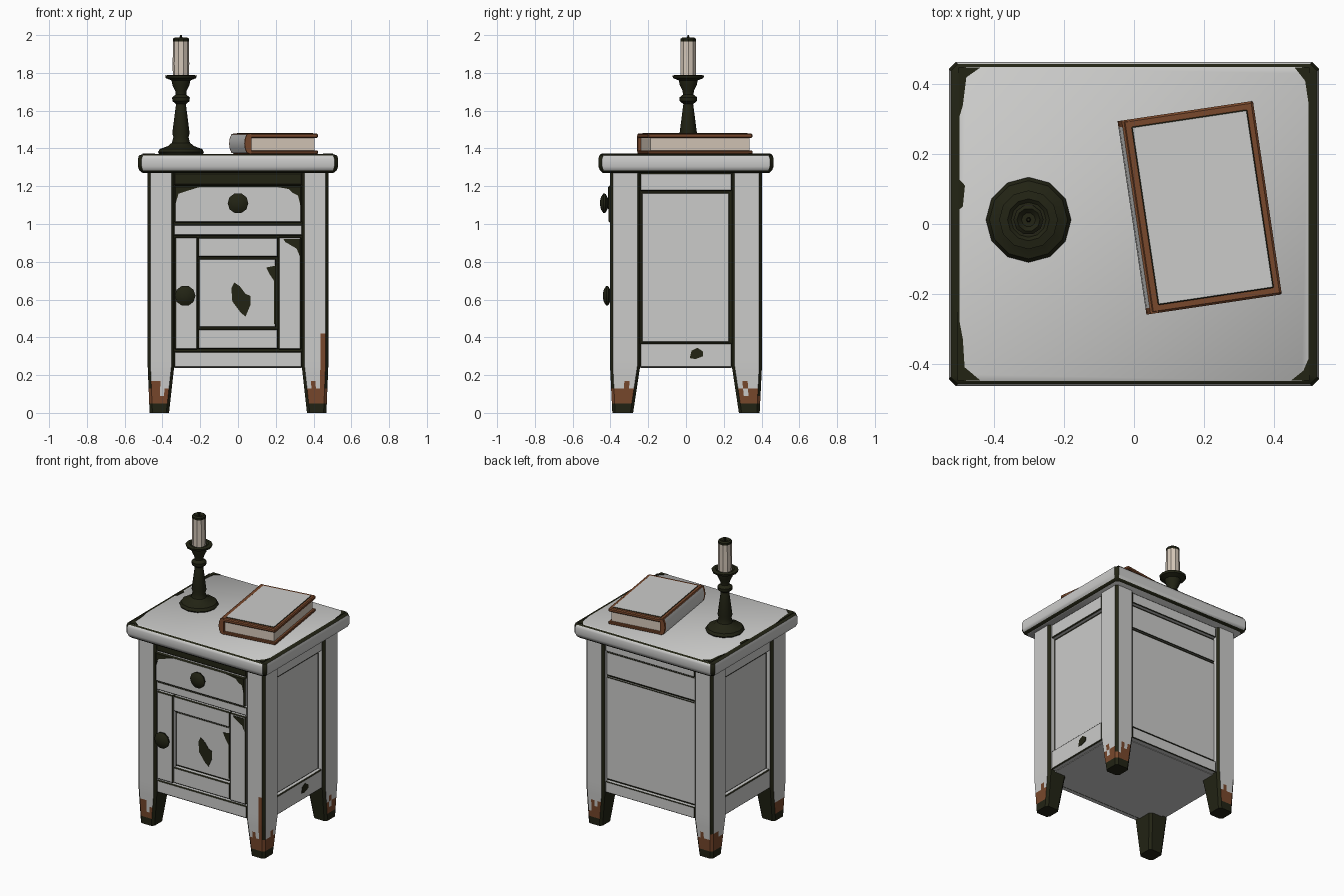
import bpy, bmesh, math, random
from mathutils import Matrix, Vector

if "Cube" in bpy.data.objects:
    bpy.data.objects.remove(bpy.data.objects["Cube"])

random.seed(4)

def mat(name, rgb):
    m = bpy.data.materials.new(name)
    m.diffuse_color = (*rgb, 1)
    m.use_nodes = True
    m.node_tree.nodes["Principled BSDF"].inputs["Base Color"].default_value = m.diffuse_color
    return m

MATS = [mat("white_paint", (0.60, 0.60, 0.59)), mat("dark_wood", (0.016, 0.017, 0.007)),
        mat("bare_wood", (0.19, 0.065, 0.025)), mat("cream_wax", (0.66, 0.57, 0.48))]
WHITE, DARK, BROWN, CREAM = range(4)

def finish(name, bm, rule=None, matrix=None):
    bmesh.ops.recalc_face_normals(bm, faces=bm.faces)
    if rule:
        for f in bm.faces:
            f.material_index = rule(f.calc_center_median(), f.normal)
    if matrix:
        bm.transform(matrix)
    me = bpy.data.meshes.new(name)
    bm.to_mesh(me)
    bm.free()
    for m in MATS:
        me.materials.append(m)
    ob = bpy.data.objects.new(name, me)
    bpy.context.collection.objects.link(ob)
    return ob

def box(name, x, y, z, col=WHITE, edge=DARK, bevel=0.006, matrix=None):
    """Box from ranges, with worn edges in a second colour."""
    bm = bmesh.new()
    bmesh.ops.create_cube(bm, size=1)
    for v in bm.verts:
        v.co = Vector([(r[0] + r[1]) / 2 + c * (r[1] - r[0]) for r, c in zip((x, y, z), v.co)])
    for f in bm.faces:
        f.material_index = col
    if bevel:
        bmesh.ops.bevel(bm, geom=bm.edges[:], offset=bevel, segments=1, affect='EDGES',
                        profile=0.5, material=edge)
    return finish(name, bm, None, matrix)

def loft(name, rings, rule, matrix=None):
    """Skin closed rings of points and cap both ends."""
    bm = bmesh.new()
    vs = [[bm.verts.new(p) for p in r] for r in rings]
    n = len(vs[0])
    for a, b in zip(vs, vs[1:]):
        for i in range(n):
            bm.faces.new((a[i], a[(i + 1) % n], b[(i + 1) % n], b[i]))
    bm.faces.new(vs[0])
    bm.faces.new(vs[-1])
    return finish(name, bm, rule, matrix)

def rect_ring(x0, x1, y0, y1, z, c, cuts=1):
    """Rectangle with chamfered corners, each side cut into equal pieces."""
    sides = [((x0 + c, y0), (x1 - c, y0)), ((x1, y0 + c), (x1, y1 - c)),
             ((x1 - c, y1), (x0 + c, y1)), ((x0, y1 - c), (x0, y0 + c))]
    return [Vector((*Vector(a).lerp(Vector(b), i / cuts), z))
            for a, b in sides for i in range(cuts + 1)]

def lathe(name, profile, rule, n=12, matrix=None):
    rings = [[(r * math.cos(2 * math.pi * i / n), r * math.sin(2 * math.pi * i / n), z)
              for i in range(n)] for r, z in profile]
    return loft(name, rings, rule, matrix)

def chip(name, poly, place, col=DARK):
    """Thin plate of flaked paint; place maps (u, v, height) to space."""
    loft(name, [[place(u, v, h) for u, v in poly] for h in (-0.002, 0.003)], lambda c, n: col)

# Legs: straight posts with tapered feet and worn corners
def leg(name, sx, sy):
    levels = [0, 0.02, 0.05, 0.09, 0.13, 0.17, 0.21, 0.245, 0.30, 0.36, 0.42, 0.6, 0.8, 1.0, 1.27]
    rings = []
    for z in levels:
        t = min(1, z / 0.245)
        rings.append(rect_ring(0.365 - 0.027 * t, 0.468 + 0.01 * t, 0.28 - 0.037 * t,
                               0.39 + 0.012 * t, z, 0.015, 4))
    def rule(c, n):
        inward = n.x < -0.5 or n.y < -0.5
        if c.z < 0.02 or (inward and c.z < 0.26):
            return DARK
        if not inward and c.z < 0.125 + random.uniform(-0.03, 0.05):
            return BROWN if c.z > 0.04 else DARK
        if abs(n.x) > 0.3 and abs(n.y) > 0.3:
            return DARK
        if sx > 0 > sy and n.y > 0.5 and c.x > 0.43 and c.z < 0.4:
            return BROWN
        return WHITE
    ob = loft(name, rings, rule, Matrix.Diagonal((sx, sy, 1, 1)))
    if sx * sy < 0:
        ob.data.flip_normals()

for sx, side in ((-1, "left"), (1, "right")):
    leg(f"front_leg_{side}", sx, -1)
    leg(f"back_leg_{side}", sx, 1)

# Dark inner body shows through the gaps between painted boards
box("body_core", (-0.435, 0.435), (-0.36, 0.36), (0.245, 1.27), DARK)
box("base_board", (-0.43, 0.43), (-0.35, 0.35), (0.237, 0.26), WHITE, WHITE, 0)

# Side and back boards
for s, side in ((-1, "left"), (1, "right")):
    def xr(a, b):
        return tuple(sorted((s * a, s * b)))
    box(f"side_panel_{side}", xr(0.42, 0.443), (-0.233, 0.228), (0.375, 1.165), bevel=0.003)
    box(f"side_top_rail_{side}", xr(0.42, 0.463), (-0.243, 0.243), (1.175, 1.27))
    box(f"side_bottom_rail_{side}", xr(0.42, 0.463), (-0.243, 0.243), (0.24, 0.37))
for name, y1, z in (("back_panel", 0.372, (0.325, 1.02)), ("back_upper_panel", 0.372, (1.032, 1.19)),
                    ("back_top_rail", 0.387, (1.2, 1.27)), ("back_bottom_rail", 0.387, (0.24, 0.315))):
    box(name, (-0.337, 0.337), (0.34, y1), z, bevel=0.004)

# Front: drawer, rails and framed door
box("drawer_front", (-0.338, 0.338), (-0.41, -0.35), (1.005, 1.205), bevel=0.008)
box("drawer_top_rail", (-0.34, 0.34), (-0.395, -0.35), (1.205, 1.27), DARK)
box("middle_rail", (-0.34, 0.34), (-0.39, -0.35), (0.94, 0.995), bevel=0.004)
box("bottom_rail", (-0.34, 0.34), (-0.39, -0.35), (0.24, 0.325))
box("door_stile_left", (-0.335, -0.213), (-0.395, -0.35), (0.335, 0.932))
box("door_stile_right", (0.213, 0.335), (-0.395, -0.35), (0.335, 0.932))
box("door_top_rail", (-0.213, 0.213), (-0.39, -0.35), (0.825, 0.93))
box("door_bottom_rail", (-0.213, 0.213), (-0.39, -0.35), (0.337, 0.445))
box("door_panel", (-0.207, 0.2), (-0.372, -0.35), (0.455, 0.815), bevel=0.003)

# Knobs
for name, x, y, z in (("drawer_knob", 0, -0.405, 1.11), ("door_knob", -0.28, -0.39, 0.62)):
    lathe(name, [(0.035, -0.01), (0.03, 0.01), (0.052, 0.02), (0.055, 0.032), (0.035, 0.045), (0.012, 0.05)],
          lambda c, n: DARK, 10,
          Matrix.Translation((x, y, z)) @ Matrix.Rotation(math.radians(90), 4, 'X'))

# Table top with rounded edge and worn rim
loft("table_top", [rect_ring(-a, a, -b, b, z, 0.02) for a, b, z in (
    (0.505, 0.44, 1.27), (0.522, 0.455, 1.283), (0.53, 0.464, 1.305), (0.53, 0.464, 1.345),
    (0.524, 0.458, 1.363), (0.50, 0.45, 1.371))],
    lambda c, n: DARK if c.z > 1.364 and n.z < 0.999 or (abs(n.x) > 0.3 and abs(n.y) > 0.3)
    or c.z < 1.28 and 0 > n.z > -0.95 else WHITE)

# Paint chips
top = lambda u, v, h: (u, v, 1.371 + h)
door = lambda u, v, h: (u, -0.372 - h, v)
drawer = lambda u, v, h: (u, -0.41 - h, v)
chip("top_chip_front_left", [(-.505, -.25), (-.49, -.33), (-.485, -.41), (-.44, -.448), (-.505, -.448)], top)
chip("top_chip_left", [(-.502, .13), (-.484, .11), (-.49, .05), (-.502, .04)], top)
chip("top_chip_back_left", [(-.502, .448), (-.44, .448), (-.48, .42), (-.49, .34), (-.502, .3)], top)
chip("top_chip_front_right", [(.502, -.448), (.45, -.448), (.485, -.42), (.502, -.38)], top)
chip("top_chip_back_right", [(.502, .448), (.46, .448), (.49, .41), (.502, .33)], top)
chip("door_chip", [(-.035, .66), (-.02, .69), (.01, .67), (.04, .63), (.065, .62), (.065, .57),
                   (.04, .51), (.015, .53), (-.03, .59)], door)
chip("door_corner_chip", [(.2, .47), (.2, .78), (.15, .77), (.17, .73), (.19, .70), (.19, .47)], door)
chip("drawer_chip_right", [(.33, 1.197), (.33, 1.10), (.318, 1.15), (.29, 1.165), (.27, 1.185), (.2, 1.197)], drawer)
chip("drawer_chip_left", [(-.33, 1.197), (-.33, 1.11), (-.315, 1.16), (-.27, 1.175), (-.2, 1.197)], drawer)
chip("stile_chip", [(.327, .92), (.327, .83), (.31, .87), (.25, .905), (.24, .92)],
     lambda u, v, h: (u, -0.395 - h, v))
chip("side_chip", [(.02, .29), (.03, .33), (.06, .345), (.09, .325), (.09, .30), (.05, .285)],
     lambda u, v, h: (0.463 + h, u, v))

# Book lying at an angle: covers, rounded spine and pages
turn = Matrix.Translation((0.192, 0.047, 1.371)) @ Matrix.Rotation(math.radians(8.5), 4, 'Z')
box("book_pages", (-0.18, 0.175), (-0.265, 0.265), (0.012, 0.09), CREAM, CREAM, 0, turn)
box("book_back_cover", (-0.18, 0.192), (-0.28, 0.28), (0, 0.018), BROWN, BROWN, 0.004, turn)
box("book_front_cover", (-0.185, 0.192), (-0.28, 0.28), (0.083, 0.108), BROWN, BROWN, 0.006, turn)
box("book_cover_face", (-0.163, 0.172), (-0.258, 0.258), (0.1, 0.111), WHITE, DARK, 0.003, turn)
spine = [(-0.165, 0), (-0.188, 0.006), (-0.197, 0.03), (-0.2, 0.054), (-0.197, 0.08),
         (-0.188, 0.104), (-0.165, 0.108)]
loft("book_spine", [[(x, y, z) for x, z in spine] for y in (-0.28, -0.262, 0.262, 0.28)],
     lambda c, n: WHITE if abs(c.y) < 0.1 and c.x < -0.19 else BROWN, turn)

# Candlestick and candle
spot = Matrix.Translation((-0.302, 0.012, 0))
lathe("candlestick", [(0.115, 1.37), (0.122, 1.38), (0.112, 1.397), (0.07, 1.412), (0.048, 1.43),
                      (0.04, 1.46), (0.046, 1.48), (0.028, 1.62), (0.026, 1.635), (0.045, 1.65),
                      (0.047, 1.67), (0.028, 1.685), (0.03, 1.705), (0.045, 1.735), (0.05, 1.76),
                      (0.08, 1.772), (0.084, 1.786), (0.06, 1.79), (0.05, 1.782)],
      lambda c, n: DARK, 12, spot)
lathe("candle", [(0.043, 1.78), (0.044, 1.85), (0.042, 1.965), (0.043, 1.98), (0.033, 1.988), (0.02, 1.975)],
      lambda c, n: DARK if c.z > 1.966 else CREAM, 10, spot)
lathe("wick", [(0.007, 1.97), (0.007, 1.99), (0.004, 2.0)], lambda c, n: DARK, 6, spot)

# Smooth shading with crisp corners
for ob in bpy.context.collection.objects:
    ob.select_set(True)
    bpy.context.view_layer.objects.active = ob
bpy.ops.object.shade_smooth_by_angle(angle=math.radians(35))
